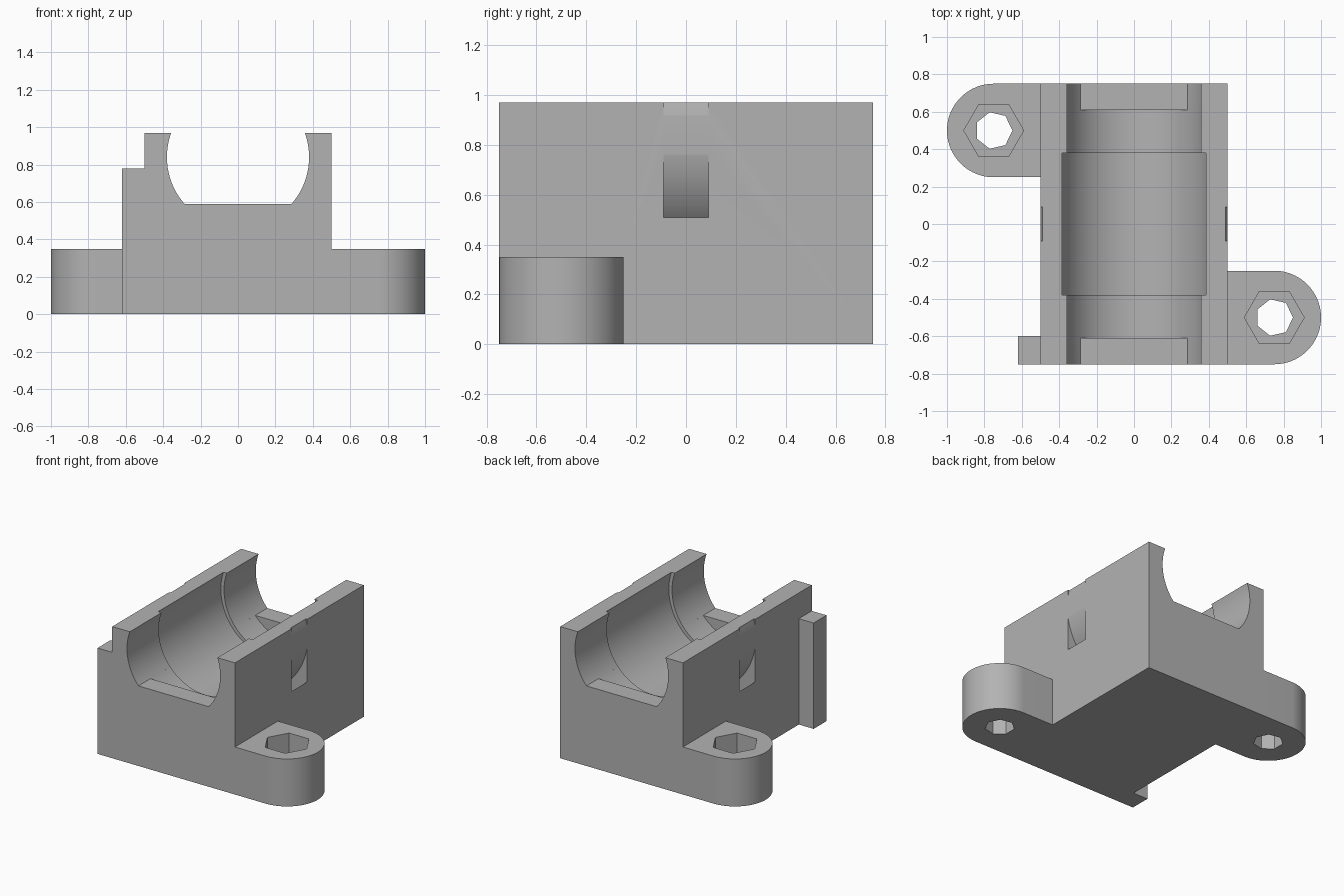
import bpy, bmesh, math
from mathutils import Vector

cube = bpy.data.objects.get("Cube")
if cube:
    bpy.data.objects.remove(cube, do_unlink=True)

grey = bpy.data.materials.new("plain grey")
grey.use_nodes = True
GREY = (0.45, 0.45, 0.45, 1)
grey.diffuse_color = GREY
grey.node_tree.nodes["Principled BSDF"].inputs["Base Color"].default_value = GREY

AXIS_Z = 0.84       # height of the bore axis
HALF_W, HALF_L, TOP = 0.5, 0.75, 0.97


def prism(name, points, offset):
    """Extrude a closed 3D outline along offset."""
    bm = bmesh.new()
    face = bm.faces.new([bm.verts.new(p) for p in points])
    new = bmesh.ops.extrude_face_region(bm, geom=[face])["geom"]
    verts = [g for g in new if isinstance(g, bmesh.types.BMVert)]
    bmesh.ops.translate(bm, verts=verts, vec=Vector(offset))
    bmesh.ops.recalc_face_normals(bm, faces=bm.faces)
    mesh = bpy.data.meshes.new(name)
    bm.to_mesh(mesh)
    bm.free()
    mesh.materials.append(grey)
    obj = bpy.data.objects.new(name, mesh)
    bpy.context.collection.objects.link(obj)
    return obj


def box(name, x0, x1, y0, y1, z0, z1):
    pts = [(x0, y0, z0), (x1, y0, z0), (x1, y1, z0), (x0, y1, z0)]
    return prism(name, pts, (0, 0, z1 - z0))


def circle(radius, sides):
    angles = [2 * math.pi * i / sides for i in range(sides)]
    return [(radius * math.cos(a), radius * math.sin(a)) for a in angles]


def post(name, x, y, radius, sides, z0, z1):
    pts = [(x + u, y + v, z0) for u, v in circle(radius, sides)]
    return prism(name, pts, (0, 0, z1 - z0))


def barrel(name, radius, half, floor=-1):
    """Cylinder along y on the bore axis, optionally flattened at a floor."""
    drop = AXIS_Z - floor
    pts = []
    for u, v in circle(radius, 120):
        if v > -drop:
            pts.append((u, -half, AXIS_Z + v))
        elif not pts or pts[-1][2] > floor:
            edge = math.sqrt(radius ** 2 - drop ** 2)
            pts += [(-edge, -half, floor), (edge, -half, floor)]
    return prism(name, pts, (0, 2 * half, 0))


def combine(target, tool, operation):
    mod = target.modifiers.new(operation, "BOOLEAN")
    mod.operation, mod.solver, mod.object = operation, "EXACT", tool
    bpy.context.view_layer.objects.active = target
    bpy.ops.object.modifier_apply(modifier=mod.name)
    bpy.data.objects.remove(tool, do_unlink=True)


# Main block with the locating fin
holder = box("bearing_holder", -HALF_W, HALF_W, -HALF_L, HALF_L, 0, TOP)
combine(holder, box("fin", -0.62, -0.4, -HALF_L, -0.6, 0, 0.78), "UNION")

# Two rounded mounting ears on opposite corners
for s in (1, -1):
    outline = [(0.4, -0.75, 0)]
    for i in range(49):
        a = math.pi * (i / 48 - 0.5)
        outline.append((0.75 + 0.25 * math.cos(a), -0.5 + 0.25 * math.sin(a), 0))
    outline.append((0.4, -0.25, 0))
    ear = prism("ear", [(s * x, s * y, z) for x, y, z in outline], (0, 0, 0.35))
    combine(holder, ear, "UNION")

# Bolt holes and hexagonal nut recesses
for s in (1, -1):
    combine(holder, post("bolt", s * 0.75, s * -0.5, 0.1, 7, -0.1, 0.5), "DIFFERENCE")
    combine(holder, post("nut", s * 0.75, s * -0.5, 0.16, 6, 0.15, 0.5), "DIFFERENCE")

# Stepped bore: flat-floored ends, clearance bore, wider bearing seat
combine(holder, barrel("end_bore", 0.38, 0.9, 0.59), "DIFFERENCE")
combine(holder, barrel("clearance_bore", 0.38, 0.61), "DIFFERENCE")
combine(holder, barrel("bearing_seat", 0.406, 0.38), "DIFFERENCE")

# Ring-shaped strap channel running under the bore
strap = barrel("strap", 0.6, 0.09)
combine(strap, barrel("strap_core", 0.506, 0.2), "DIFFERENCE")
combine(holder, strap, "DIFFERENCE")

# Smooth the round walls, keep the edges sharp
bpy.ops.object.select_all(action="DESELECT")
holder.select_set(True)
bpy.context.view_layer.objects.active = holder
bpy.ops.object.shade_smooth_by_angle(angle=math.radians(25))
